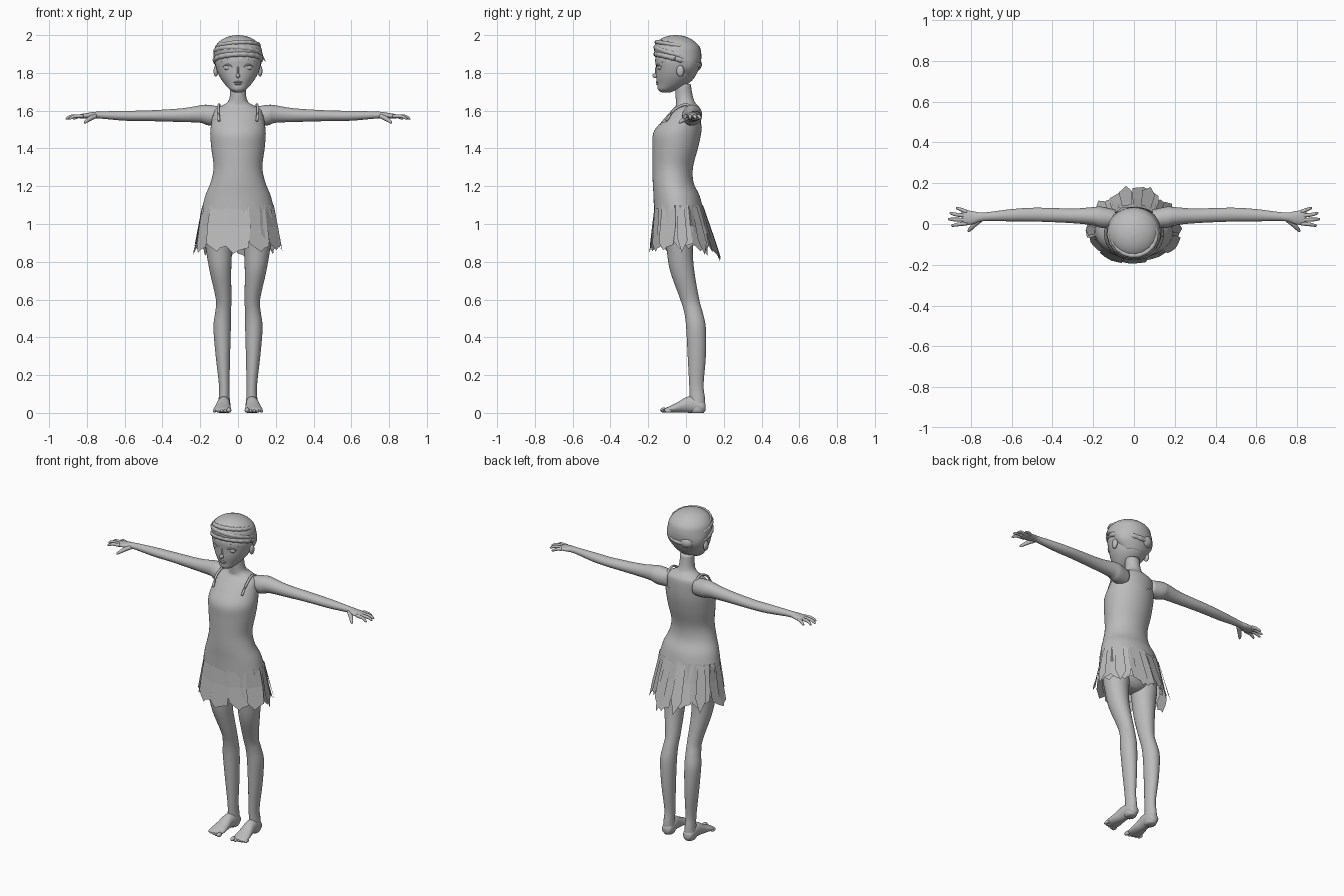
import bpy, bmesh, math, random
from mathutils import Vector

random.seed(4)
if "Cube" in bpy.data.objects:
    bpy.data.objects.remove(bpy.data.objects["Cube"])

grey = bpy.data.materials.new("plain_grey")
grey.use_nodes = True
GREY = (0.5, 0.5, 0.5, 1)
grey.diffuse_color = GREY
grey.node_tree.nodes["Principled BSDF"].inputs["Base Color"].default_value = GREY


def finish(name, bm, smooth=True):
    if smooth:
        bmesh.ops.recalc_face_normals(bm, faces=bm.faces)
    for f in bm.faces:
        f.smooth = smooth
    mesh = bpy.data.meshes.new(name)
    bm.to_mesh(mesh)
    bm.free()
    mesh.materials.append(grey)
    obj = bpy.data.objects.new(name, mesh)
    bpy.context.collection.objects.link(obj)
    return obj


def spline(rows, steps=4):
    """Catmull-Rom interpolation through rows of numbers."""
    out = []
    for i in range(len(rows) - 1):
        a, b, c, d = (rows[min(max(k, 0), len(rows) - 1)] for k in range(i - 1, i + 3))
        for s in range(steps):
            t = s / steps
            out.append([0.5 * (2 * q + (r - p) * t + (2 * p - 5 * q + 4 * r - u) * t * t
                               + (3 * q - p - 3 * r + u) * t ** 3)
                        for p, q, r, u in zip(a, b, c, d)])
    return out + [list(rows[-1])]


def loft(name, rows, axis="z", side=1, n=28, grow=0.0, keep=None):
    """Skin elliptical rings: position, two centres, two radii."""
    bm = bmesh.new()
    rings = []
    for p, c1, c2, r1, r2 in spline(rows):
        ring = []
        for k in range(n):
            a = math.tau * k / n
            u = c1 + (max(r1, 0.002) + grow) * math.cos(a)
            v = c2 + (max(r2, 0.002) + grow) * math.sin(a)
            x, y, z = {"z": (u, v, p), "x": (p, u, v), "y": (u, p, v)}[axis]
            ring.append(bm.verts.new((side * x, y, z)))
        rings.append(ring)
    for a, b in zip(rings, rings[1:]):
        for k in range(n):
            j = (k + 1) % n
            bm.faces.new((a[k], a[j], b[j], b[k]))
    if keep:
        gone = [f for f in bm.faces if not keep(f.calc_center_median())]
        bmesh.ops.delete(bm, geom=gone, context="FACES")
    else:
        bm.faces.new(rings[0])
        bm.faces.new(rings[-1])
    return finish(name, bm)


def tube(name, pts, side=1, n=10, closed=False):
    """Round sweep through points given as x, y, z, radius."""
    path = pts if closed else spline(pts)
    bm = bmesh.new()
    rings = []
    m = len(path)
    for i, (x, y, z, r) in enumerate(path):
        nxt = path[(i + 1) % m] if closed else path[min(i + 1, m - 1)]
        prv = path[i - 1] if closed else path[max(i - 1, 0)]
        d = (Vector(nxt[:3]) - Vector(prv[:3])).normalized()
        ref = Vector((0, 0, 1)) if abs(d.z) < 0.8 else Vector((1, 0, 0))
        u = d.cross(ref).normalized()
        v = d.cross(u)
        ring = []
        for k in range(n):
            a = math.tau * k / n
            q = Vector((x, y, z)) + r * (u * math.cos(a) + v * math.sin(a))
            ring.append(bm.verts.new((side * q.x, q.y, q.z)))
        rings.append(ring)
    for a, b in zip(rings, rings[1:] + (rings[:1] if closed else [])):
        for k in range(n):
            j = (k + 1) % n
            bm.faces.new((a[k], a[j], b[j], b[k]))
    if not closed:
        bm.faces.new(rings[0])
        bm.faces.new(rings[-1])
    return finish(name, bm)


def ball(name, centre, radii, side=1):
    bm = bmesh.new()
    bmesh.ops.create_uvsphere(bm, u_segments=16, v_segments=10, radius=1)
    for v in bm.verts:
        v.co = Vector([c + r * q for c, r, q in zip(centre, radii, v.co)])
        v.co.x *= side
    return finish(name, bm)


# Body and neck
BODY = [(1.74, 0, -.015, .042, .04), (1.68, 0, -.01, .043, .045), (1.645, 0, -.003, .055, .05),
        (1.625, 0, .005, .088, .06), (1.6, 0, 0, .125, .078), (1.54, 0, -.025, .135, .105),
        (1.48, 0, -.047, .142, .122), (1.4, 0, -.057, .136, .115), (1.3, 0, -.07, .124, .102),
        (1.22, 0, -.068, .14, .103), (1.15, 0, -.05, .168, .117), (1.08, 0, -.04, .185, .125),
        (1.0, 0, -.035, .172, .105), (.92, 0, -.03, .12, .07), (.89, 0, -.03, .04, .04)]
loft("torso", BODY, n=40)
# Dress top, trimmed along a scooped neckline
loft("dress_bodice", BODY[4:12], n=64, grow=0.005,
     keep=lambda c: c.z < 1.505 + 0.5 * abs(c.x))

# Head, with the face tapering into the chin
loft("head", [(1.695, 0, -.105, .015, .02), (1.71, 0, -.1, .042, .048), (1.74, 0, -.072, .07, .08),
              (1.78, 0, -.055, .097, .103), (1.83, 0, -.05, .117, .109), (1.88, 0, -.047, .122, .115),
              (1.95, 0, -.045, .09, .09)], n=36)
ball("nose", (0, -.158, 1.785), (.011, .02, .013))
ball("nose_bridge", (0, -.151, 1.81), (.007, .014, .032))
ball("upper_lip", (0, -.148, 1.751), (.024, .012, .006))
ball("lower_lip", (0, -.146, 1.741), (.019, .012, .006))
ball("chin", (0, -.128, 1.72), (.026, .022, .018))

# Hair cap, coiled bands, bun and loose strand
loft("hair_cap", [(1.775, 0, .0, .07, .045), (1.82, 0, -.002, .112, .07), (1.86, 0, -.013, .126, .092),
                  (1.9, 0, -.04, .129, .121), (1.94, 0, -.048, .12, .119), (1.973, 0, -.053, .09, .09),
                  (1.993, 0, -.055, .048, .05), (2.0, 0, -.055, .008, .008)], n=36)


def band(name, z, tilt, rx, ry, cy, thick, roll):
    pts = []
    for k in range(72):
        a = math.tau * k / 72
        pts.append((rx * math.cos(a), cy + ry * math.sin(a),
                    z - tilt * math.sin(a) + roll * math.cos(a),
                    thick * (1 + 0.1 * math.sin(a * 18))))
    tube(name, pts, closed=True)


band("lower_hair_band", 1.87, .03, .119, .113, -.044, .015, .004)
band("upper_hair_band", 1.905, .03, .117, .112, -.046, .014, -.008)
band("crown_hair_band", 1.94, .022, .108, .104, -.05, .012, .006)
ball("hair_bun", (-.04, .048, 1.845), (.045, .036, .038))
tube("loose_strand", [(.11, -.05, 1.9, .006), (.13, -.06, 1.885, .005), (.145, -.06, 1.86, .001)])

# Paired parts
for side, word in ((1, "left"), (-1, "right")):
    ball(word + "_eye", (.054, -.135, 1.828), (.024, .015, .014), side)
    tube(word + "_upper_eyelid", [(.026, -.152, 1.828, .003), (.052, -.151, 1.844, .004),
                                  (.084, -.13, 1.832, .002)], side)
    tube(word + "_eyebrow", [(.025, -.155, 1.86, .003), (.055, -.147, 1.87, .004),
                             (.09, -.125, 1.858, .002)], side)
    ball(word + "_ear", (.117, -.03, 1.81), (.012, .02, .03), side)
    # Shoulder straps
    tube(word + "_strap", [(.1, -.105, 1.545, .007), (.105, -.062, 1.605, .007),
                           (.1, .0, 1.632, .007), (.1, .05, 1.6, .007), (.1, .05, 1.54, .007)], side)
    # Arm and hand
    loft(word + "_arm", [(.09, .025, 1.57, .045, .05), (.16, .033, 1.577, .052, .054),
                         (.2, .038, 1.582, .045, .046), (.3, .04, 1.576, .036, .036),
                         (.48, .046, 1.573, .034, .028), (.6, .043, 1.573, .03, .026),
                         (.74, .035, 1.577, .021, .018), (.79, .031, 1.574, .032, .015),
                         (.83, .031, 1.57, .036, .012), (.845, .031, 1.568, .03, .006)],
         "x", side, 24)
    for label, y0, y1, tip in (("little", .059, .078, .872), ("ring", .04, .053, .903),
                               ("middle", .02, .024, .912), ("index", .003, -.008, .895)):
        tube(f"{word}_{label}_finger", [(.82, y0, 1.571, .01), (tip - .03, (y0 + y1) / 2, 1.57, .009),
                                        (tip - .004, y1, 1.558, .006), (tip, y1, 1.557, .002)], side)
    tube(word + "_thumb", [(.755, .02, 1.572, .013), (.785, -.005, 1.557, .012),
                           (.808, -.03, 1.54, .008), (.815, -.037, 1.534, .002)], side)
    # Leg
    loft(word + "_leg", [(1.02, .09, -.035, .075, .08), (.93, .1, -.035, .077, .078),
                         (.86, .1, -.033, .069, .069), (.75, .093, -.02, .057, .064),
                         (.6, .076, .02, .041, .05), (.53, .079, .04, .042, .049),
                         (.45, .084, .053, .046, .052), (.3, .08, .057, .038, .048),
                         (.15, .073, .055, .028, .038), (.08, .073, .06, .029, .04),
                         (.02, .073, .06, .033, .042), (0, .073, .06, .026, .034)], "z", side)
    # Foot and toes
    loft(word + "_foot", [(.104, .073, .03, .012, .018), (.09, .073, .032, .03, .03),
                          (.04, .074, .043, .034, .043), (0, .077, .042, .035, .041),
                          (-.04, .08, .03, .041, .029), (-.08, .083, .02, .046, .019),
                          (-.105, .084, .015, .043, .012), (-.115, .084, .014, .034, .006)],
         "y", side)
    for k in range(5):
        size = .0135 if k == 0 else .0095
        ball(f"{word}_toe_{k + 1}", (.048 + .019 * k, -.117 + .006 * k, size + .001),
             (size * .95, .02, size), side)


# Skirt: two layers of ragged flat panels
def skirt_point(angle, t, spread):
    """Point on the flaring skirt, t from hip (0) to hem (1)."""
    s = math.sin(angle)
    depth = .13 + (.018 if s < 0 else .075) * t
    return Vector(((.19 + .035 * t + spread * t) * math.cos(angle),
                   -.04 + (depth + spread * t) * s, 1.1 - .25 * t))


def ragged_layer(name, count, length, offset, spread):
    bm = bmesh.new()
    for i in range(count):
        mid = math.tau * (i + offset) / count
        half = math.pi / count
        reach = length + random.uniform(-.1, .08) + .12 * max(0, math.sin(mid))
        lean = random.uniform(-.5, .5) * half
        lift = spread + random.uniform(-.012, .008)
        outline = [(-1.05, 0, 0), (1.05, 0, 0), (1.12, .45, 0), (1.0, reach * .88, .3),
                   (.35, reach * .93, .6), (.05, reach, 1), (-.55, reach * .9, .6),
                   (-1.0, reach * .82, .3), (-1.12, .45, 0)]
        verts = [bm.verts.new(skirt_point(mid + half * w + lean * slant, t, lift * (1 + .2 * w)))
                 for w, t, slant in outline]
        bm.faces.new((verts[0], verts[1], verts[2], verts[8]))
        bm.faces.new(verts[2:])
    finish(name, bm, smooth=False)


ragged_layer("outer_skirt_panels", 11, .97, .25, .006)
ragged_layer("inner_skirt_panels", 13, .84, .6, -.012)
# Long loose shreds at the back and sides
bm = bmesh.new()
for angle, reach in ((.1, 1.0), (.7, 1.05), (1.25, 1.2), (1.75, 1.15), (2.4, 1.08), (3.1, 1.0)):
    shape = [(-.13, .05), (.13, .05), (.15, reach * .75), (-.02, reach), (-.14, reach * .7)]
    bm.faces.new([bm.verts.new(skirt_point(angle + w, t, .012)) for w, t in shape])
finish("loose_skirt_shreds", bm, smooth=False)
